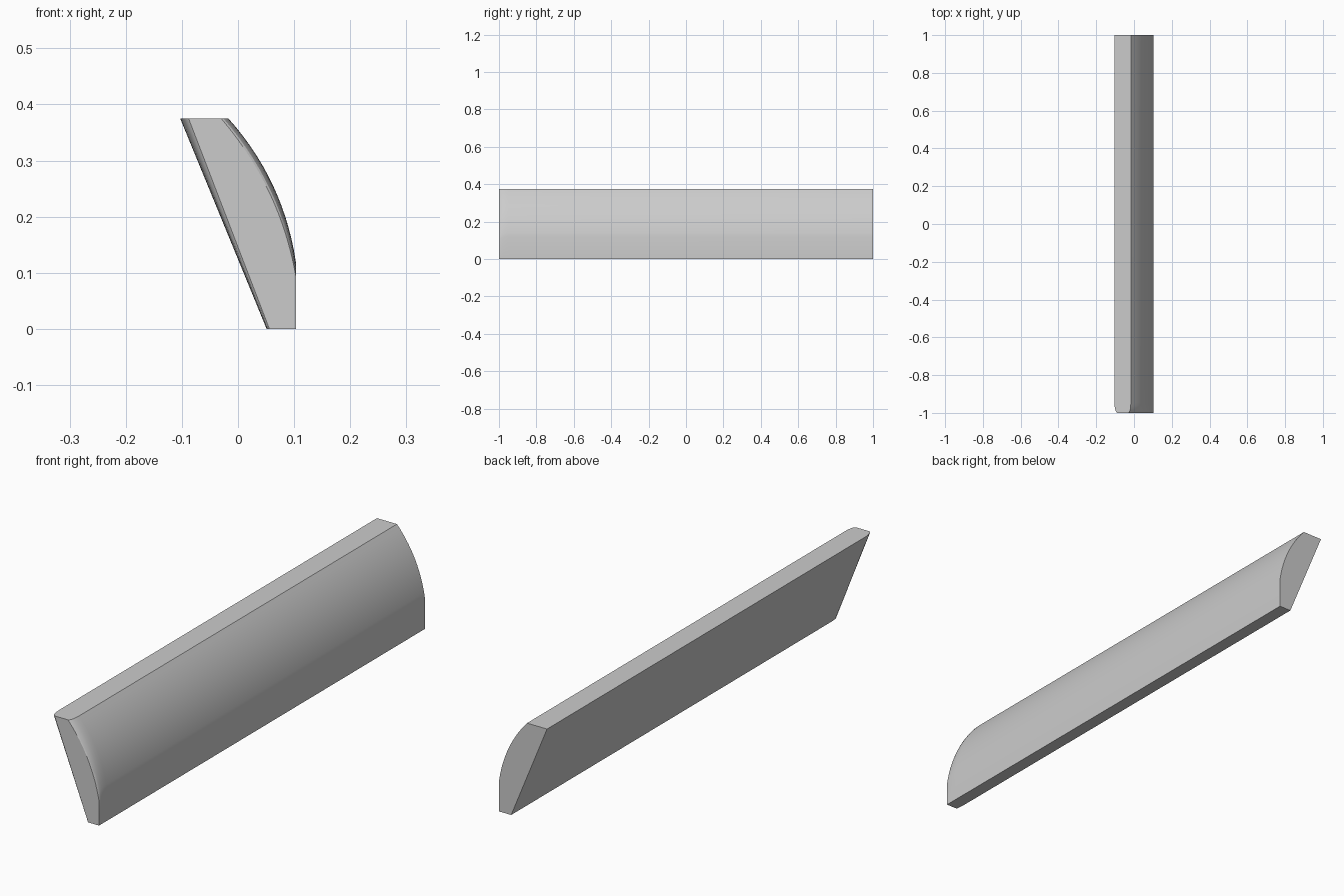
import bpy, bmesh, math
from mathutils import Vector

if "Cube" in bpy.data.objects:
    bpy.data.objects.remove(bpy.data.objects["Cube"])

ARC_STEPS = 14


def section(f):
    """Cross-section (x, z); f = 0 is the full body, f = 1 the trimmed front end."""
    low = Vector((0.103, 0.12 - 0.025 * f))
    high = Vector((-0.017 - 0.013 * f, 0.375))
    chord = high - low
    out = Vector((chord.y, -chord.x)).normalized()
    pts = [Vector((0.051 + 0.005 * f, 0)), Vector((0.103, 0))]
    for i in range(ARC_STEPS + 1):
        t = i / ARC_STEPS
        pts.append(low + chord * t + out * 0.021 * 4 * t * (1 - t))
    pts.append(Vector((-0.103 + 0.015 * f, 0.375)))
    return pts


# Long trim strip: straight body with a softly rounded front end
stations = [(1.0, 0.0)]
for i in range(6):
    s = i / 5
    stations.append((-0.95 - 0.05 * math.sin(s * math.pi / 2),
                     1 - math.cos(s * math.pi / 2)))

bm = bmesh.new()
rings = [[bm.verts.new((p.x, y, p.y)) for p in section(f)] for y, f in stations]
n = len(rings[0])
for a, b in zip(rings, rings[1:]):
    for i in range(n):
        j = (i + 1) % n
        bm.faces.new((a[i], a[j], b[j], b[i]))
bm.faces.new(rings[0])
bm.faces.new(rings[-1])
bmesh.ops.recalc_face_normals(bm, faces=bm.faces)

mesh = bpy.data.meshes.new("trim_strip")
bm.to_mesh(mesh)
bm.free()
strip = bpy.data.objects.new("trim_strip", mesh)
bpy.context.collection.objects.link(strip)

# Plain grey finish
grey = bpy.data.materials.new("light grey")
grey.diffuse_color = (0.6, 0.6, 0.6, 1)
grey.use_nodes = True
grey.node_tree.nodes["Principled BSDF"].inputs["Base Color"].default_value = grey.diffuse_color
mesh.materials.append(grey)

# Smooth curve, sharp edges
bpy.context.view_layer.objects.active = strip
strip.select_set(True)
bpy.ops.object.shade_smooth_by_angle(angle=math.radians(30))
